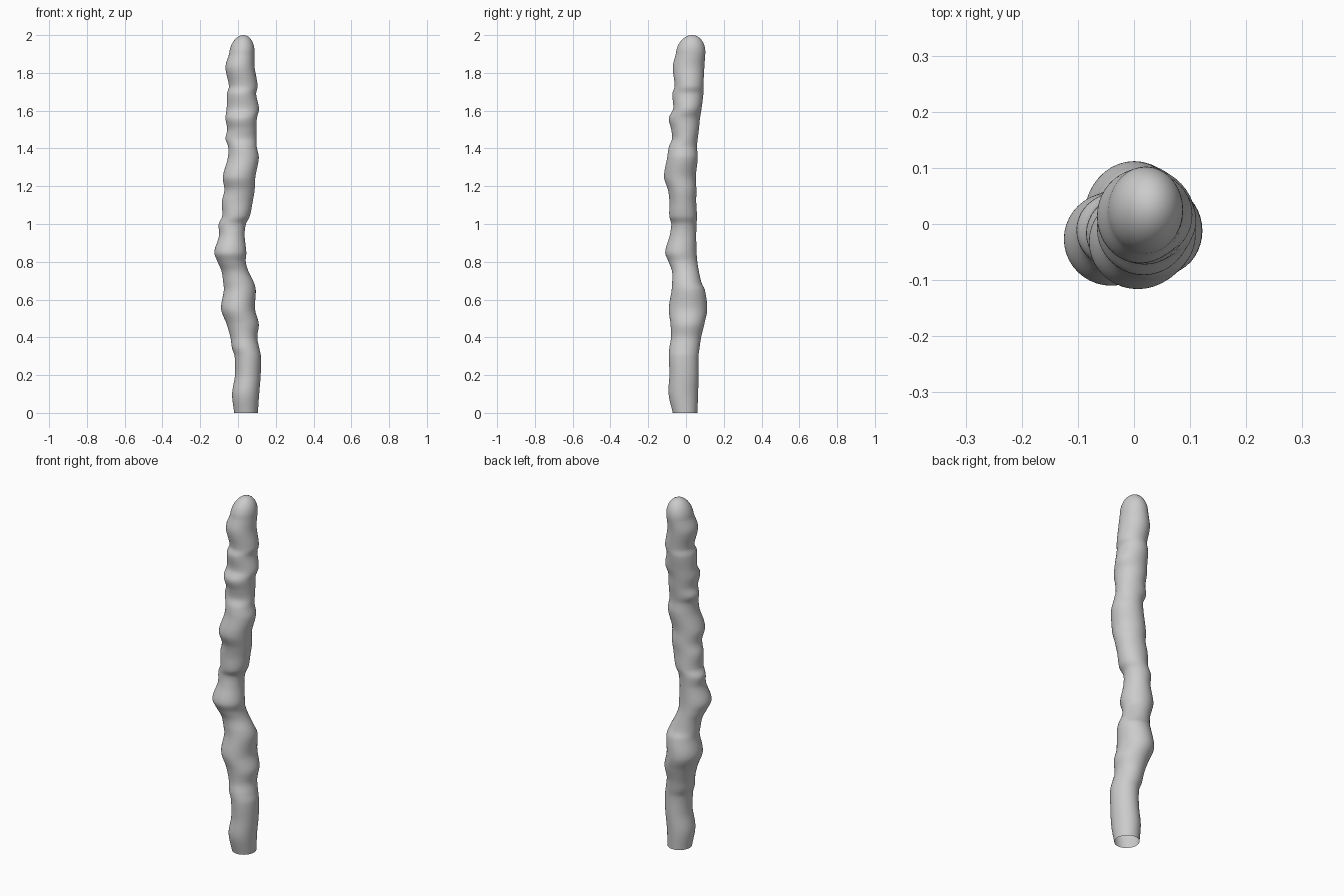
import bpy
import bmesh
import math

default_cube = bpy.data.objects.get("Cube")
if default_cube:
    bpy.data.objects.remove(default_cube, do_unlink=True)

SEGMENTS = 40
RINGS = 220
DOME_RINGS = 12
DOME_HEIGHT = 0.1

# Stalk outline in thousandths: height, left edge, right edge, front edge, back edge
stations = [
    (0, -20, 105, -70, 60),
    (100, -31, 112, -92, 64),
    (200, -16, 120, -88, 66),
    (300, -18, 121, -90, 66),
    (345, -32, 112, -88, 72),
    (400, -40, 102, -79, 80),
    (470, -60, 110, -82, 97),
    (550, -89, 90, -91, 112),
    (650, -75, 94, -76, 100),
    (690, -78, 84, -73, 82),
    (750, -87, 55, -74, 68),
    (800, -108, 41, -92, 60),
    (850, -125, 44, -110, 56),
    (940, -100, 35, -86, 54),
    (1000, -102, 42, -78, 56),
    (1040, -84, 62, -88, 58),
    (1120, -85, 78, -88, 54),
    (1180, -72, 88, -95, 55),
    (1250, -80, 92, -116, 52),
    (1350, -54, 110, -100, 62),
    (1410, -52, 99, -90, 58),
    (1450, -66, 98, -74, 62),
    (1500, -57, 98, -78, 68),
    (1560, -66, 100, -91, 74),
    (1610, -60, 111, -68, 82),
    (1690, -58, 96, -72, 92),
    (1730, -48, 104, -60, 92),
    (1830, -66, 88, -70, 97),
    (1900, -47, 87, -54, 102),
]


def slope(index, column):
    """Rate of change of one outline edge around a station."""
    before = stations[max(index - 1, 0)]
    after = stations[min(index + 1, len(stations) - 1)]
    return (after[column] - before[column]) / (after[0] - before[0])


def outline_at(height):
    """Smoothly blended left, right, front and back edges at a height."""
    index = 0
    while index < len(stations) - 2 and stations[index + 1][0] < height:
        index += 1
    low, high = stations[index], stations[index + 1]
    span = high[0] - low[0]
    t = (height - low[0]) / span
    ease = t * t * (3 - 2 * t)
    edges = []
    for column in range(1, 5):
        value = low[column] + (high[column] - low[column]) * ease
        value += span * t * (1 - t) ** 2 * slope(index, column)
        value -= span * t * t * (1 - t) * slope(index + 1, column)
        edges.append(value / 1000)
    return edges


def add_ring(bm, center_x, center_y, z, radius_x, radius_y):
    ring = []
    for step in range(SEGMENTS):
        angle = math.tau * step / SEGMENTS
        x = center_x + radius_x * math.cos(angle)
        y = center_y + radius_y * math.sin(angle)
        ring.append(bm.verts.new((x, y, z)))
    return ring


def bridge(bm, lower, upper):
    for step in range(SEGMENTS):
        following = (step + 1) % SEGMENTS
        bm.faces.new((lower[step], lower[following], upper[following], upper[step]))


# Wrinkled stalk, open at the base
bm = bmesh.new()
rings = []
top_height = stations[-1][0]
for number in range(RINGS + 1):
    height = top_height * number / RINGS
    left, right, front, back = outline_at(height)
    center_x, center_y = (left + right) / 2, (front + back) / 2
    radius_x, radius_y = (right - left) / 2, (back - front) / 2
    rings.append(add_ring(bm, center_x, center_y, height / 1000, radius_x, radius_y))

# Rounded tip, leaning slightly towards the back right
for number in range(1, DOME_RINGS):
    angle = math.pi / 2 * number / DOME_RINGS
    shrink, rise = math.cos(angle), math.sin(angle)
    drift = 0.008 * rise
    z = top_height / 1000 + DOME_HEIGHT * rise
    rings.append(add_ring(bm, center_x + drift, center_y + drift, z,
                          radius_x * shrink, radius_y * shrink))

for lower, upper in zip(rings, rings[1:]):
    bridge(bm, lower, upper)
tip = bm.verts.new((center_x + drift, center_y + drift, top_height / 1000 + DOME_HEIGHT))
for step in range(SEGMENTS):
    bm.faces.new((rings[-1][step], rings[-1][(step + 1) % SEGMENTS], tip))

mesh = bpy.data.meshes.new("stalk")
bm.to_mesh(mesh)
bm.free()
for face in mesh.polygons:
    face.use_smooth = True

# Plain grey surface
grey = bpy.data.materials.new("light_grey")
grey.use_nodes = True
colour = (0.6, 0.6, 0.6, 1)
grey.diffuse_color = colour
grey.node_tree.nodes["Principled BSDF"].inputs["Base Color"].default_value = colour
mesh.materials.append(grey)

stalk = bpy.data.objects.new("stalk", mesh)
bpy.context.collection.objects.link(stalk)
